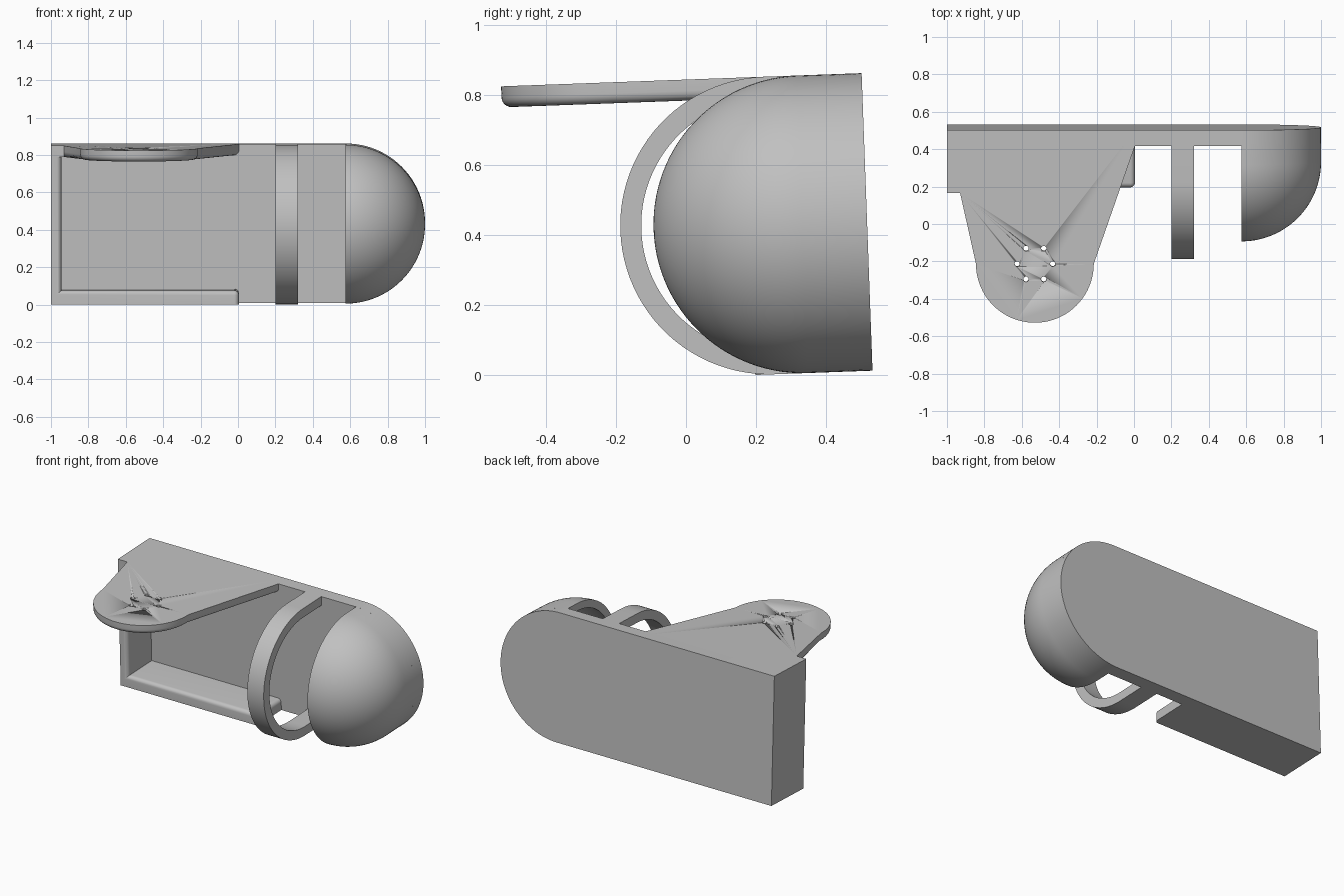
import bpy, bmesh
from math import sin, cos, pi, radians
from mathutils import Matrix

if "Cube" in bpy.data.objects:
    bpy.data.objects.remove(bpy.data.objects["Cube"])

grey = bpy.data.materials.new("plain grey")
grey.use_nodes = True
colour = (0.53, 0.53, 0.53, 1)
grey.diffuse_color = colour
grey.node_tree.nodes["Principled BSDF"].inputs["Base Color"].default_value = colour

# Local frame: origin at the centre of the back face, -y forward; all parts lean slightly
LEAN = Matrix.Translation((0, 0.517, 0.437)) @ Matrix.Rotation(radians(2.1), 4, 'X')
HALF = 0.425       # half height, also the dome radius
BACK = 0.085       # back plate thickness
DEPTH = 0.335      # tray depth
DOME_X = 0.575


def arc(cx, cy, r, a0, a1, n):
    return [(cx + r * cos(radians(a0 + (a1 - a0) * i / n)),
             cy + r * sin(radians(a0 + (a1 - a0) * i / n))) for i in range(n + 1)]


def finish(name, bm):
    bmesh.ops.recalc_face_normals(bm, faces=bm.faces)
    mesh = bpy.data.meshes.new(name)
    bm.to_mesh(mesh)
    bm.free()
    mesh.materials.append(grey)
    ob = bpy.data.objects.new(name, mesh)
    bpy.context.collection.objects.link(ob)
    ob.matrix_world = LEAN
    bpy.ops.object.select_all(action='DESELECT')
    ob.select_set(True)
    bpy.context.view_layer.objects.active = ob
    bpy.ops.object.shade_smooth_by_angle(angle=radians(30))
    return ob


def prism(bm, pts, place, a, b):
    """Extrude a 2D outline from level a to level b."""
    lo = [bm.verts.new(place(p, q, a)) for p, q in pts]
    hi = [bm.verts.new(place(p, q, b)) for p, q in pts]
    bm.faces.new(lo)
    bm.faces.new(hi)
    for i in range(len(pts)):
        j = (i + 1) % len(pts)
        bm.faces.new((lo[i], lo[j], hi[j], hi[i]))


def round_edges(bm, rule, size):
    bmesh.ops.recalc_face_normals(bm, faces=bm.faces)
    edges = [e for e in bm.edges if rule(*[v.co for v in e.verts])]
    bmesh.ops.bevel(bm, geom=edges, offset=size, segments=6, profile=0.5,
                    affect='EDGES', clamp_overlap=True)


def along_y(p, q, t):
    return (p, -t, q)


def along_x(p, q, t):
    return (t, -p, q)


def along_z(p, q, t):
    return (p, -q, t)


# Back plate with one round end
bm = bmesh.new()
prism(bm, [(-1, HALF), (-1, -HALF)] + arc(DOME_X, 0, HALF, -90, 90, 48), along_y, 0, BACK)
finish("back_plate", bm)

# Tray: bottom ledge and side wall, inner front edges rounded
bm = bmesh.new()
wall, shelf, end = -0.945, -0.35, 0.005
prism(bm, [(-1, -HALF), (end, -HALF), (end, shelf), (wall, shelf), (wall, 0.4), (-1, 0.4)],
      along_y, 0.01, DEPTH)


def tray_edge(a, b):
    front = a.y < -0.3 and b.y < -0.3
    inner = all(v.x > -0.99 and v.z > shelf - 0.01 for v in (a, b))
    tip = a.x > 0 and b.x > 0
    return (front and (inner or tip)) or (tip and inner)


round_edges(bm, tray_edge, 0.025)
finish("tray_ledge_and_wall", bm)

# Top plate with a round tongue, underside edge rounded
bm = bmesh.new()
outline = [(-1, 0), (-1, DEPTH), (-0.93, DEPTH)]
outline += arc(-0.53, 0.715, 0.315, 180, 0, 40)
outline += [(0.005, BACK), (0.005, 0)]
under = HALF - 0.06
prism(bm, outline, along_z, under, HALF)


def rim_edge(a, b):
    low = a.z < under + 0.01 and b.z < under + 0.01
    return low and min(a.x, b.x) > -0.99 and min(a.y, b.y) < -BACK - 0.01


round_edges(bm, rim_edge, 0.03)
plate = finish("top_plate", bm)

# Ring of six small holes through the tongue
bm = bmesh.new()
for hx, hy in arc(-0.53, 0.715, 0.095, 0, 300, 5):
    prism(bm, arc(hx, hy, 0.014, 0, 345, 23), along_z, 0.2, 0.6)
cutter = finish("hole_cutter", bm)
cutter.hide_render = True
bpy.context.view_layer.objects.active = plate
cut = plate.modifiers.new("holes", 'BOOLEAN')
cut.operation = 'DIFFERENCE'
cut.solver = 'EXACT'
cut.object = cutter
bpy.ops.object.modifier_apply(modifier=cut.name)
bpy.data.objects.remove(cutter)

# Curved strap: U-shaped band
bm = bmesh.new()
band = [(0.05, -HALF)] + arc(0.28, 0, HALF, -90, 90, 48) + [(0.05, HALF)]
band += [(0.05, 0.365)] + arc(0.28, 0, 0.365, 90, -90, 48) + [(0.05, -0.365)]
prism(bm, band, along_x, 0.2, 0.32)
finish("strap", bm)

# Hollow dome: half turn of a shell profile around the depth axis
bm = bmesh.new()
inner_r = HALF - 0.05
profile = [(HALF, 0.05)] + arc(0, 0.185, HALF, 0, 90, 28)
profile += arc(0, 0.185, inner_r, 90, 0, 28) + [(inner_r, 0.05)]
turns = 56
rings = []
for i in range(turns + 1):
    a = -pi / 2 + pi * i / turns
    rings.append([bm.verts.new((DOME_X + r * cos(a), -d, r * sin(a))) for r, d in profile])
n = len(profile)
for r0, r1 in zip(rings, rings[1:]):
    for i in range(n):
        j = (i + 1) % n
        bm.faces.new((r0[i], r0[j], r1[j], r1[i]))
bm.faces.new(rings[0])
bm.faces.new(rings[-1])
bmesh.ops.remove_doubles(bm, verts=bm.verts, dist=0.0001)
finish("dome", bm)
